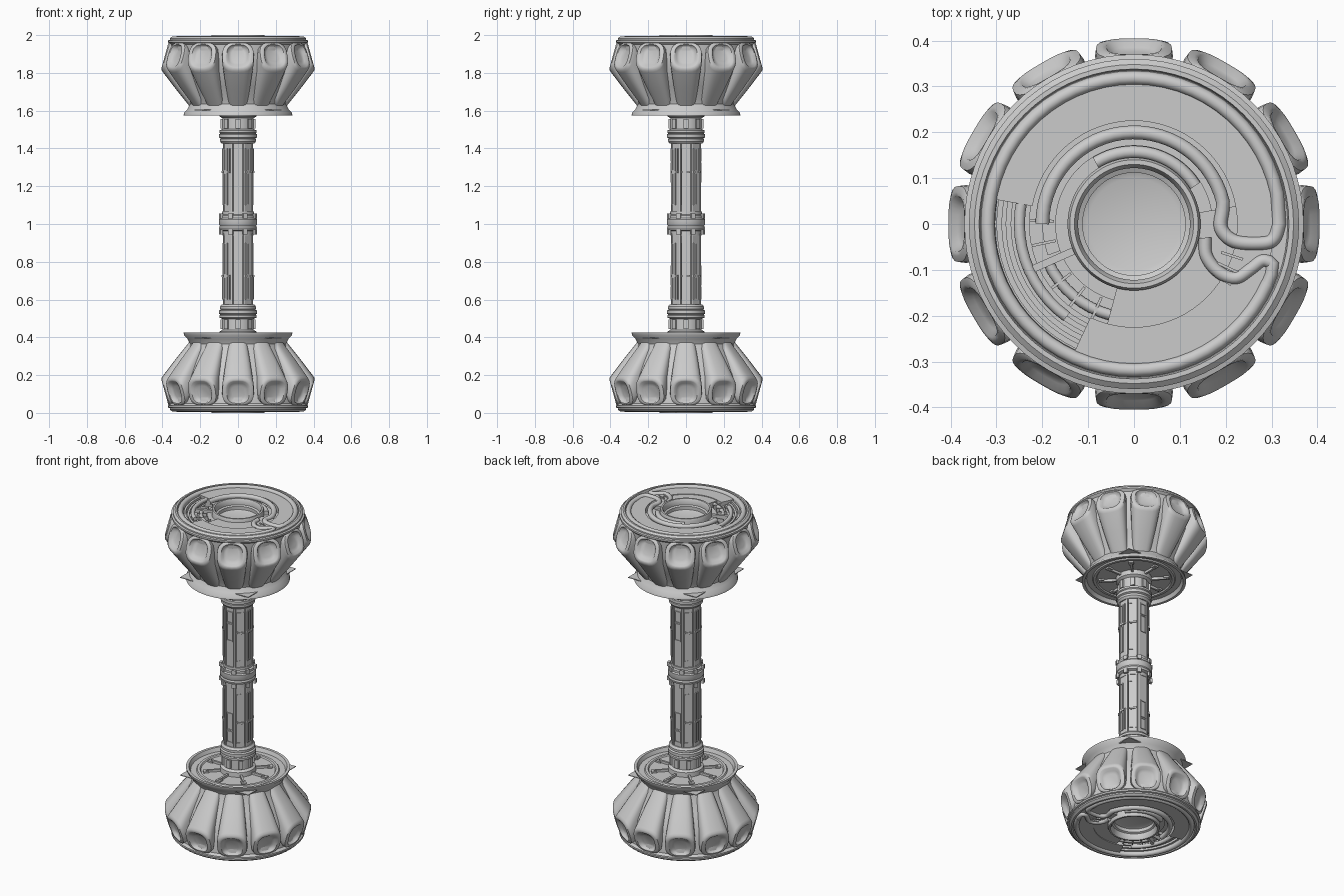
import bpy, bmesh, math
from mathutils import Vector, Matrix

if "Cube" in bpy.data.objects:
    bpy.data.objects.remove(bpy.data.objects["Cube"])

grey = bpy.data.materials.new("light grey")
grey.use_nodes = True
grey.diffuse_color = (0.6, 0.6, 0.6, 1)
grey.node_tree.nodes["Principled BSDF"].inputs["Base Color"].default_value = (0.6, 0.6, 0.6, 1)


def finish(name, bm, angle=35, mirror=True):
    """Turn a bmesh into a smooth-shaded object, mirrored about mid height."""
    bmesh.ops.recalc_face_normals(bm, faces=bm.faces)
    bmesh.ops.translate(bm, verts=bm.verts, vec=(0, 0, -1))
    mesh = bpy.data.meshes.new(name)
    bm.to_mesh(mesh)
    bm.free()
    mesh.materials.append(grey)
    ob = bpy.data.objects.new(name, mesh)
    bpy.context.collection.objects.link(ob)
    ob.location.z = 1
    if mirror:
        mod = ob.modifiers.new("Mirror", 'MIRROR')
        mod.use_axis = (False, False, True)
        mod.use_mirror_merge = False
    bpy.ops.object.select_all(action='DESELECT')
    ob.select_set(True)
    bpy.context.view_layer.objects.active = ob
    bpy.ops.object.shade_smooth_by_angle(angle=math.radians(angle))
    return ob


def polar(r, deg, z):
    a = math.radians(deg)
    return Vector((r * math.cos(a), r * math.sin(a), z))


def bridge(bm, rings, closed=True):
    """Skin a list of vertex rings with quads."""
    for p, q in zip(rings, rings[1:]):
        n = len(p)
        for i in range(n if closed else n - 1):
            j = (i + 1) % n
            bm.faces.new((p[i], p[j], q[j], q[i]))


def lathe(name, profile, start=0, end=360, section=False, mirror=True):
    """Spin (radius, z) points; section=True treats them as a closed outline."""
    bm = bmesh.new()
    steps = max(6, round((end - start) / 5))
    rings = [[bm.verts.new(polar(r, start + (end - start) * i / steps, z)) for r, z in profile]
             for i in range(steps + 1)]
    bridge(bm, rings, section)
    if end - start < 360 and section:
        bm.faces.new(rings[0])
        bm.faces.new(rings[-1])
    bmesh.ops.remove_doubles(bm, verts=bm.verts, dist=0.0001)
    return finish(name, bm, mirror=mirror)


def slab(name, r0, r1, z0, z1, start=0, end=360):
    return lathe(name, [(r0, z0), (r1, z0), (r1, z1), (r0, z1)], start, end, True)


def tube(name, path, radius, sides=10):
    bm = bmesh.new()
    rings = []
    for i, p in enumerate(path):
        t = (path[min(i + 1, len(path) - 1)] - path[max(i - 1, 0)]).normalized()
        side = t.cross(Vector((0, 0, 1))).normalized()
        up = side.cross(t)
        rings.append([bm.verts.new(p + radius * (math.cos(a) * side + math.sin(a) * up))
                      for a in (2 * math.pi * k / sides for k in range(sides))])
    bridge(bm, rings)
    bm.faces.new(rings[0])
    bm.faces.new(rings[-1])
    finish(name, bm, 50)


def arc(r, start, end, z):
    n = max(4, round(abs(end - start) / 6))
    return [polar(r, start + (end - start) * i / n, z) for i in range(n + 1)]


def spline(points, z, steps=5):
    """Smooth path through a few plan points."""
    p = [Vector((x, y, z)) for x, y in points]
    p = [2 * p[0] - p[1]] + p + [2 * p[-1] - p[-2]]
    out = []
    for a, b, c, d in zip(p, p[1:], p[2:], p[3:]):
        for k in range(steps):
            t = k / steps
            out.append(0.5 * (2 * b + (c - a) * t + (2 * a - 5 * b + 4 * c - d) * t ** 2
                              + (3 * b - a - 3 * c + d) * t ** 3))
    return out + [p[-2]]


def block(bm, deg, r0, r1, t0, t1, z0, z1):
    """Box in radial, tangential and vertical extents at an angle."""
    m = (Matrix.Rotation(math.radians(deg), 4, 'Z')
         @ Matrix.Translation(((r0 + r1) / 2, (t0 + t1) / 2, (z0 + z1) / 2))
         @ Matrix.Diagonal((r1 - r0, t1 - t0, z1 - z0, 1)))
    bmesh.ops.create_cube(bm, size=1, matrix=m)


# Head shell with flared neck flange and recessed underside
lathe("head_shell", [(0, 1.597), (0.205, 1.597), (0.21, 1.59), (0.225, 1.59), (0.23, 1.597),
                     (0.262, 1.597), (0.272, 1.575), (0.288, 1.575), (0.286, 1.588), (0.268, 1.608),
                     (0.255, 1.635), (0.262, 1.66), (0.3, 1.73), (0.34, 1.81), (0.352, 1.88),
                     (0.357, 1.95), (0.37, 1.962), (0.37, 1.972), (0.36, 1.975), (0.36, 1.983),
                     (0.348, 1.993), (0.338, 1.993), (0.335, 1.98), (0.305, 1.98), (0.303, 1.95),
                     (0.13, 1.95)])

# Twelve hollow-faced lobes: lower-outer point, upper-inner point, half width
sections = [((0.258, 1.625), (0.2, 1.66), 0.05), ((0.33, 1.715), (0.27, 1.80), 0.068),
            ((0.397, 1.803), (0.335, 1.955), 0.085), ((0.404, 1.814), (0.36, 1.962), 0.083),
            ((0.405, 1.826), (0.369, 1.957), 0.07), ((0.402, 1.832), (0.37, 1.95), 0.06),
            ((0.385, 1.843), (0.355, 1.94), 0.05), ((0.376, 1.858), (0.352, 1.925), 0.035)]
bm = bmesh.new()
for lobe in range(12):
    turn = Matrix.Rotation(math.radians(30 * lobe), 3, 'Z')
    rings = []
    for (ra, za), (rb, zb), w in sections:
        ring = []
        for k in range(24):
            c, s = (math.copysign(abs(f(k * math.pi / 12)) ** 0.7, f(k * math.pi / 12))
                    for f in (math.cos, math.sin))
            ring.append(bm.verts.new(turn @ Vector((
                (ra + rb) / 2 + s * (ra - rb) / 2, c * w, (za + zb) / 2 + s * (za - zb) / 2))))
        rings.append(ring)
    bridge(bm, rings)
    bm.faces.new(rings[0])
    bm.faces.new(rings[-1])
finish("head_lobes", bm, 50)

# Square plate whose corners poke out beyond the flange
bm = bmesh.new()
for spin in (0,):
    block(bm, spin, -0.23, 0.23, -0.23, 0.23, 1.602, 1.606)
finish("corner_plate", bm)

# Underside spokes with pointed tips
bm = bmesh.new()
for i in range(8):
    block(bm, 45 * i, 0.09, 0.18, -0.006, 0.006, 1.583, 1.6)
    block(bm, 45 * i, 0.165, 0.195, -0.014, 0.014, 1.588, 1.6)
finish("underside_spokes", bm)

# End face: raised plates around a stepped central well
slab("outer_plate", 0.225, 0.306, 1.94, 1.984, -115, 170)
slab("inner_plate", 0.135, 0.23, 1.94, 1.98, -105, 10)
slab("step_ring", 0.135, 0.172, 1.94, 1.963, 10, 255)
slab("middle_step", 0.172, 0.2, 1.94, 1.957, 10, 200)
lathe("central_well", [(0.145, 1.945), (0.145, 1.988), (0.14, 2.0), (0.13, 2.0), (0.122, 1.985),
                       (0.122, 1.965), (0.112, 1.96), (0.112, 1.94), (0.1, 1.935), (0, 1.935)])

# Concentric ledges and clips in the open sector
for i in range(4):
    slab("sector_ledge", 0.228 + 0.02 * i, 0.24 + 0.02 * i, 1.94, 1.958 + 0.006 * i, 170, 245)
bm = bmesh.new()
for deg in (178, 192, 218, 232, 246, 260, 274):
    block(bm, deg, 0.175, 0.228, -0.003, 0.003, 1.945, 1.975)
block(bm, 204, 0.14, 0.26, -0.008, 0.008, 1.945, 1.978)
for deg in (-32, -25, -18):
    block(bm, deg, 0.2, 0.25, -0.003, 0.003, 1.975, 1.988)
finish("sector_clips", bm)

# Tubes on the end face
inlet = [(0.317, 0.0), (0.305, -0.032), (0.28, -0.042), (0.22, -0.038), (0.19, -0.01), (0.193, 0.03)]
outlet = [(0.302, -0.085), (0.28, -0.08), (0.255, -0.098), (0.222, -0.118), (0.185, -0.105),
          (0.158, -0.07), (0.155, -0.03)]
tube("spiral_tube", arc(0.319, -18, -354, 1.982)[1:-1] + spline(inlet, 1.982)
     + arc(0.2, 14, 180, 1.982), 0.015)
tube("hook_tube", arc(0.319, -40, -20, 1.982) + spline(outlet, 1.982), 0.014)
tube("inner_tube", arc(0.157, 32, 122, 1.974), 0.014)
tube("sector_tube", arc(0.25, 168, 234, 1.972), 0.012)
tube("lower_tube", arc(0.205, 205, 280, 1.962), 0.012)

# Handle: core, end collars and middle collar
lathe("handle_core", [(0, 1), (0.066, 1), (0.066, 1.45), (0, 1.45)])
lathe("handle_collar", [(0.06, 1.425), (0.085, 1.425), (0.095, 1.437), (0.095, 1.45), (0.09, 1.453),
                        (0.1, 1.458), (0.1, 1.475), (0.093, 1.479), (0.099, 1.484), (0.099, 1.496),
                        (0.083, 1.502), (0.083, 1.56), (0.098, 1.57), (0.1, 1.6)])
lathe("middle_collar", [(0.06, 0.94), (0.082, 0.94), (0.082, 0.962), (0.097, 0.968), (0.1, 0.98),
                        (0.096, 0.99), (0.1, 0.997), (0.1, 1.025), (0.094, 1.032), (0.094, 1.045),
                        (0.085, 1.05), (0.085, 1.065), (0.06, 1.065)], mirror=False)
bm = bmesh.new()
for i in range(8):
    block(bm, 45 * i, 0.08, 0.092, -0.012, 0.012, 1.505, 1.555)
    block(bm, 45 * i + 22, 0.09, 0.104, -0.012, 0.012, 1.03, 1.055)
finish("collar_lugs", bm)

# Handle panels with thin framed slots and vertical rails
bm = bmesh.new()


def frame(deg, t0, t1, z0, z1):
    for a, b in ((t0, t0 + 0.005), (t1 - 0.005, t1)):
        block(bm, deg, 0.07, 0.083, a, b, z0, z1)
    for a, b in ((z0, z0 + 0.005), (z1 - 0.005, z1)):
        block(bm, deg, 0.07, 0.0825, t0, t1, a, b)


for i in range(8):
    deg = 45 * i
    block(bm, deg, 0.05, 0.078, -0.024, 0.024, 1.05, 1.43)
    if i % 4 == 2:
        frame(deg, -0.02, 0.02, 1.33, 1.4)
        frame(deg, -0.02, 0.02, 1.22, 1.325)
    else:
        frame(deg, -0.024, 0.002, 1.28, 1.4)
        frame(deg, -0.024, 0.002, 1.1, 1.27)
        block(bm, deg, 0.07, 0.087, -0.02, 0.022, 1.27, 1.28)
        block(bm, deg, 0.07, 0.084, 0.016, 0.021, 1.275, 1.4)
    block(bm, deg + 22.5, 0.06, 0.085, -0.005, 0.005, 1.05, 1.43)
finish("handle_panels", bm)
